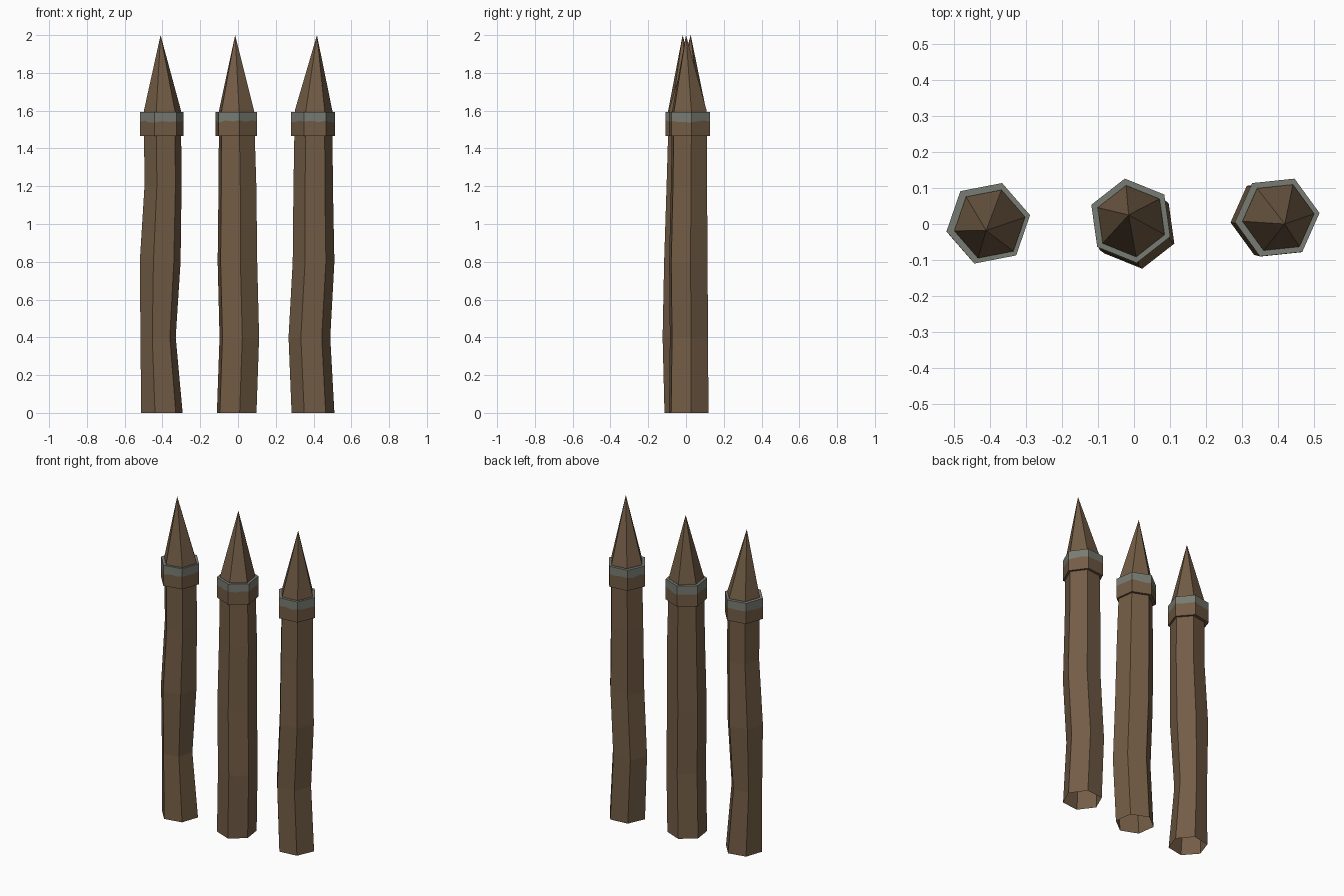
import bpy, bmesh, math, random
from mathutils import Vector

cube = bpy.data.objects.get("Cube")
if cube:
    bpy.data.objects.remove(cube, do_unlink=True)
random.seed(4)


def make_material(name, rgb):
    mat = bpy.data.materials.new(name)
    mat.use_nodes = True
    mat.diffuse_color = (*rgb, 1)
    mat.node_tree.nodes["Principled BSDF"].inputs["Base Color"].default_value = (*rgb, 1)
    return mat


wood = make_material("brown wood", (0.17, 0.108, 0.06))
metal = make_material("weathered grey", (0.19, 0.2, 0.17))


def finish(bm, name, materials):
    mesh = bpy.data.meshes.new(name)
    bm.normal_update()
    bm.to_mesh(mesh)
    bm.free()
    for mat in materials:
        mesh.materials.append(mat)
    obj = bpy.data.objects.new(name, mesh)
    bpy.context.collection.objects.link(obj)
    return obj


def hexagon(center, radius, turn):
    """Corners of a hexagon lying level around a centre."""
    return [Vector((center[0] + radius * math.cos(math.radians(turn + 60 * i)),
                    center[1] + radius * math.sin(math.radians(turn + 60 * i)),
                    center[2])) for i in range(6)]


def bridge(bm, low, high, slot=0):
    n = len(low)
    for i in range(n):
        j = (i + 1) % n
        bm.faces.new((low[i], low[j], high[j], high[i])).material_index = slot


# Crooked hexagonal shaft, open below, drawn up to a sharp tip
def build_stake(name, rings, tip, turn):
    bm = bmesh.new()
    loops = [[bm.verts.new(p) for p in hexagon((x, y, z), r, turn)]
             for z, x, y, r in rings]
    for low, high in zip(loops, loops[1:]):
        bridge(bm, low, high)
    point = bm.verts.new(tip)
    last = loops[-1]
    for i in range(6):
        bm.faces.new((last[i], last[(i + 1) % 6], point))
    return finish(bm, name, [wood])


# Collar: wooden lower half, grey upper half with an uneven edge, grey rim
def build_collar(name, x, y, radius, turn):
    bm = bmesh.new()

    def ring(z, r, wobble=0):
        corners = hexagon((x, y, z), r, turn)
        points = []
        for i, p in enumerate(corners):
            q = corners[(i + 1) % 6]
            points += [p.lerp(q, k / 3) for k in range(3)]
        for p in points:
            p.z += random.uniform(-wobble, wobble)
        return [bm.verts.new(p) for p in points]

    inner = radius - 0.03
    loops = [ring(1.465, inner), ring(1.465, radius), ring(1.543, radius, 0.006),
             ring(1.594, radius), ring(1.594, inner)]
    for k, slot in enumerate((0, 0, 1, 1)):
        bridge(bm, loops[k], loops[k + 1], slot)
    return finish(bm, name, [wood, metal])


heights = (0, 0.4, 0.8, 1.2, 1.6)
# name, turn, centre x / centre y / radius at each height, tip, collar
stakes = [
    ("right", 11, (-.403, -.423, -.412, -.397, -.4), (0, 0, 0, 0, 0),
     (.112, .095, .11, .1, .1), (-.41, -.018, 2), (-.404, .002, .118)),
    ("middle", 38, (-.007, .007, -.003, -.003, -.008), (-.002, -.012, -.004, .004, .008),
     (.113, .113, .113, .108, .1), (-.015, .025, 2), (-.009, .009, .118)),
    ("left", 6, (.397, .378, .4, .398, .4), (.014, .016, .012, .016, .018),
     (.114, .111, .111, .105, .1), (.418, 0, 2), (.397, .018, .118)),
]
for side, turn, xs, ys, radii, tip, (cx, cy, cr) in stakes:
    build_stake(side + "_stake", list(zip(heights, xs, ys, radii)), tip, turn)
    build_collar(side + "_collar", cx, cy, cr, turn)
